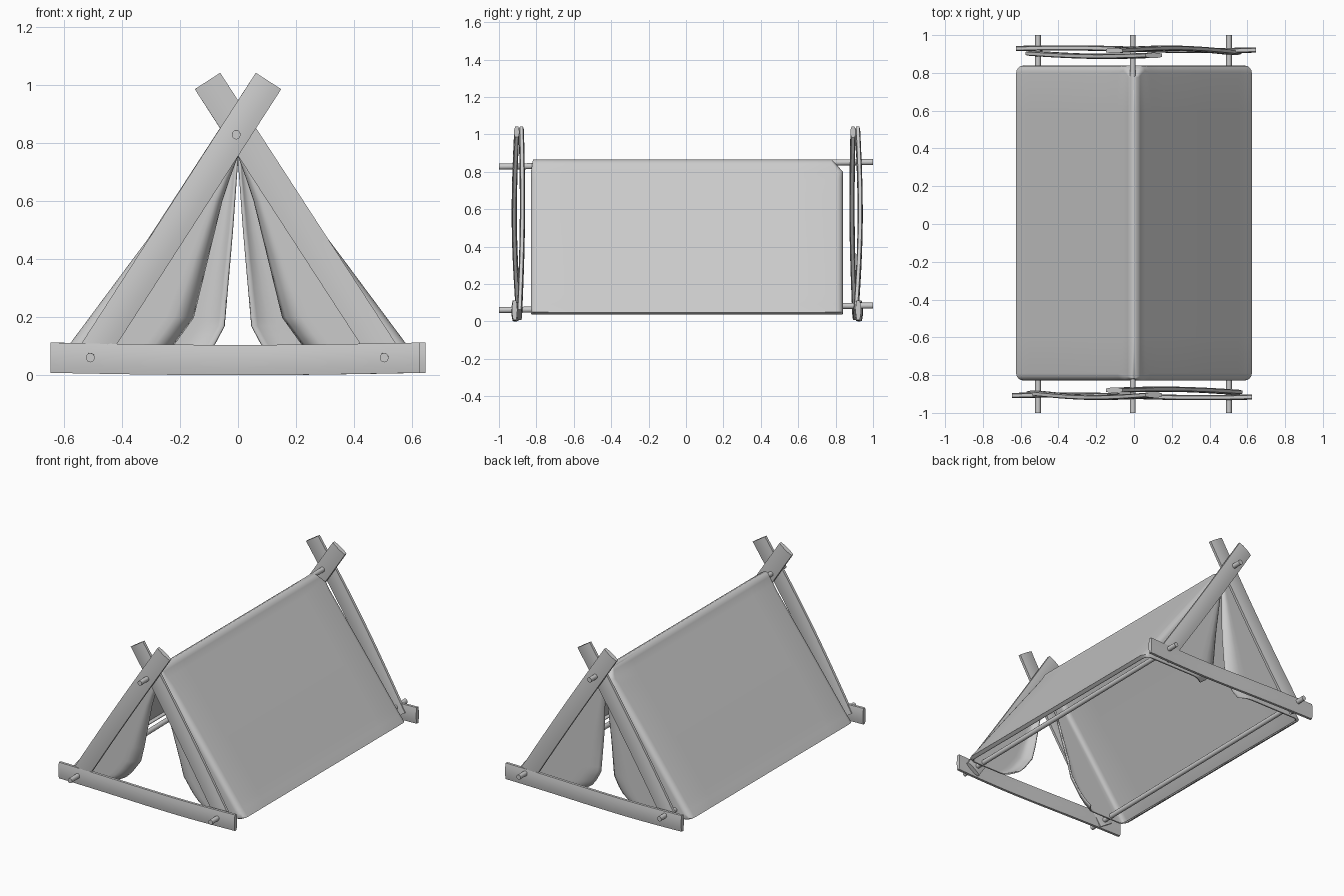
import bpy, bmesh, math
from mathutils import Vector

if "Cube" in bpy.data.objects:
    bpy.data.objects.remove(bpy.data.objects["Cube"])


def finish(name, bm, angle=40):
    bmesh.ops.recalc_face_normals(bm, faces=bm.faces)
    me = bpy.data.meshes.new(name)
    bm.to_mesh(me)
    bm.free()
    ob = bpy.data.objects.new(name, me)
    bpy.context.collection.objects.link(ob)
    bpy.ops.object.select_all(action='DESELECT')
    ob.select_set(True)
    bpy.context.view_layer.objects.active = ob
    bpy.ops.object.shade_smooth_by_angle(angle=math.radians(angle))
    return ob


def loft(name, rings):
    bm = bmesh.new()
    vs = [[bm.verts.new(p) for p in r] for r in rings]
    n = len(vs[0])
    for a, b in zip(vs, vs[1:]):
        for i in range(n):
            bm.faces.new((a[i], a[(i + 1) % n], b[(i + 1) % n], b[i]))
    bm.faces.new(vs[0][::-1])
    bm.faces.new(vs[-1])
    return finish(name, bm)


def plank(name, p, q, bow, sag=0.0, turn=1, shift=0.0, width=0.104, thick=0.028):
    """Slightly bowed board with softly convex faces; turn=-1 spins it to the back."""
    p, q = Vector(p), Vector(q)
    d = (q - p).normalized()
    side = Vector((-d.z, 0, d.x)).normalized()
    prof = [(-.5, -.3), (-.25, -.47), (0, -.5), (.25, -.47), (.5, -.3),
            (.5, .3), (.25, .47), (0, .5), (-.25, .47), (-.5, .3)]
    rings = []
    for k in range(13):
        t = k / 12
        c = p.lerp(q, t)
        c.y += bow * math.sin(math.pi * t * (2 if sag else 1)) - shift
        c.z -= sag * math.sin(math.pi * t)
        ring = [c + side * a * width + Vector((0, b * thick, 0)) for a, b in prof]
        rings.append([Vector((v.x * turn, v.y * turn, v.z)) for v in ring])
    return loft(name, rings)


# Crossed end frames, the back one turned half round
for end, turn, sh in (("front", 1, 0.0), ("back", -1, 0.013)):
    plank(end + "_base_plank", (-0.645, -0.908, 0.061), (0.625, -0.916, 0.061),
          0.005, 0.008, turn, sh)
    plank(end + "_outer_plank", (-0.525, -0.895, 0.035), (0.105, -0.905, 1.013),
          -0.018, 0, turn, sh)
    plank(end + "_inner_plank", (0.53, -0.89, 0.035), (-0.105, -0.88, 1.013),
          0.01, 0, turn, sh)

# Ridge pole and two ground poles
for name, x, z in (("ridge_pole", -0.006, 0.84), ("left_pole", -0.508, 0.073),
                   ("right_pole", 0.503, 0.073)):
    rings = []
    for y in (-1, 1):
        rings.append([(x + 0.015 * math.cos(a), y, z + 0.012 * y + 0.016 * math.sin(a))
                      for a in (math.tau * i / 12 for i in range(12))])
    loft(name, rings)


# Cloth: each height is one path, from the front flap round the roof to the back flap
def interp(tab, z):
    for (z0, v0), (z1, v1) in zip(tab, tab[1:]):
        if z <= z1:
            return v0 + (v1 - v0) * max(0, (z - z0) / (z1 - z0))
    return tab[-1][1]


ROOF = [(0.04, 0.60), (0.05, 0.62), (0.10, 0.58), (0.45, 0.32), (0.82, 0.04),
        (0.85, 0.022), (0.862, 0.0)]
FRONT = [(0.04, 0.31), (0.07, 0.26), (0.11, 0.22), (0.2, 0.155), (0.63, 0.05), (0.76, 0.0)]
BACK = [(0.04, 0.15), (0.07, 0.11), (0.11, 0.08), (0.17, 0.048), (0.5, 0.02), (0.78, 0.0)]


def flap(X, xi, yend, s, curl):
    """Points from the inner edge of a flap out to its rounded corner."""
    w = max(X - xi, 0)
    r = min(0.035, w * 0.45)
    pts = []
    for f in (0, 0.04, 0.08, 0.13, 0.2, 0.3, 0.45, 0.6, 0.75, 0.9):
        c = curl * max(0, 1 - f / 0.2) ** 2 * min(1, w / 0.3)
        pts.append((xi + (w - r) * f, s * (yend - c)))
    for k in range(5):
        a = math.pi / 2 * k / 4
        pts.append((X - r + r * math.sin(a), s * (yend - r + r * math.cos(a))))
    return pts


bm = bmesh.new()
levels = [0.04, 0.043, 0.05, 0.07, 0.09, 0.11, 0.14, 0.17, 0.2, 0.3, 0.4, 0.5, 0.6,
          0.68, 0.76, 0.8, 0.82, 0.838, 0.85, 0.857, 0.862]
for m in (-1, 1):
    rows = []
    for z in levels:
        X = interp(ROOF, z)
        top = max(0, (z - 0.8) / 0.062)
        f = flap(X, min(X, interp(FRONT, z)), 0.825 - 0.01 * top, -1, 0.05)
        b = flap(X, min(X, interp(BACK, z)), 0.835 - 0.06 * top, 1, 0.035)
        mid = [(X, y) for y in (-0.6, -0.3, 0, 0.3, 0.6)]
        rows.append([bm.verts.new((m * x, y, z)) for x, y in f + mid + b[::-1]])
    for r0, r1 in zip(rows, rows[1:]):
        for i in range(len(r0) - 1):
            bm.faces.new((r0[i], r0[i + 1], r1[i + 1], r1[i]))
bmesh.ops.remove_doubles(bm, verts=bm.verts, dist=0.0008)
bmesh.ops.dissolve_degenerate(bm, edges=bm.edges, dist=0.0005)
cloth = finish("tent_cloth", bm, 60)
sol = cloth.modifiers.new("thickness", 'SOLIDIFY')
sol.thickness = 0.008
sol.offset = 0
